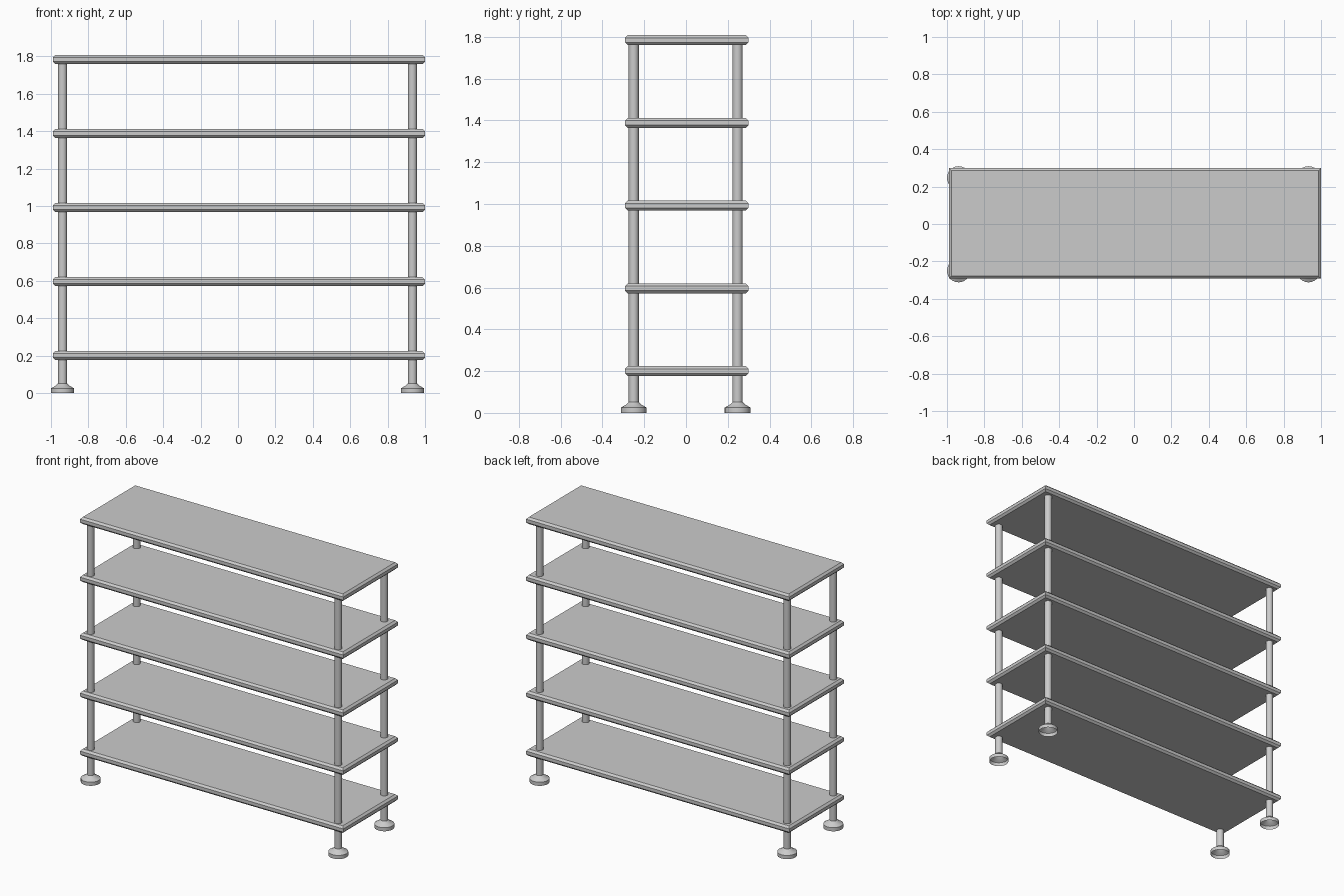
import bpy, bmesh, math

if "Cube" in bpy.data.objects:
    bpy.data.objects.remove(bpy.data.objects["Cube"])

SHELF_X = (-0.99, 1.0)
SHELF_Y = (-0.292, 0.299)
THICK = 0.048
SHELF_Z = [0.2 + 0.396 * i for i in range(5)]


def finish(name, bm):
    me = bpy.data.meshes.new(name)
    bm.to_mesh(me)
    bm.free()
    ob = bpy.data.objects.new(name, me)
    bpy.context.collection.objects.link(ob)
    return ob


def shelf(name, zc):
    """Flat board with chamfered long and short edges, square corners in plan."""
    bm = bmesh.new()
    c, h = 0.013, THICK / 2
    rings = []
    for inset, z in ((c, -h), (0, -h + c), (0, h - c), (c, h)):
        x0, x1 = SHELF_X[0] + inset, SHELF_X[1] - inset
        y0, y1 = SHELF_Y[0] + inset, SHELF_Y[1] - inset
        rings.append([bm.verts.new((x, y, zc + z))
                      for x, y in ((x0, y0), (x1, y0), (x1, y1), (x0, y1))])
    for a, b in zip(rings, rings[1:]):
        for i in range(4):
            j = (i + 1) % 4
            bm.faces.new((a[i], a[j], b[j], b[i]))
    bm.faces.new(rings[0][::-1])
    bm.faces.new(rings[-1])
    return finish(name, bm)


def lathe(name, profile, x, y, n=24):
    """Open revolved shell around a vertical axis at (x, y)."""
    bm = bmesh.new()
    rings = [[bm.verts.new((x + r * math.cos(2 * math.pi * k / n),
                            y + r * math.sin(2 * math.pi * k / n), z))
              for k in range(n)] for r, z in profile]
    for a, b in zip(rings, rings[1:]):
        for i in range(n):
            j = (i + 1) % n
            bm.faces.new((a[i], a[j], b[j], b[i]))
    ob = finish(name, bm)
    bpy.ops.object.select_all(action='DESELECT')
    ob.select_set(True)
    bpy.context.view_layer.objects.active = ob
    bpy.ops.object.shade_smooth_by_angle(angle=math.radians(30))
    return ob


# Five shelf boards
for i, z in enumerate(SHELF_Z):
    shelf(f"shelf_{i + 1}", z)

# Corner posts and hollow flared feet
FOOT = [(0.062, 0.0), (0.062, 0.025), (0.052, 0.031), (0.036, 0.040), (0.024, 0.052)]
for sx, x in (("left", -0.938), ("right", 0.933)):
    for sy, y in (("front", -0.25), ("back", 0.247)):
        lathe(f"{sy}_{sx}_foot", FOOT, x, y)
        lathe(f"{sy}_{sx}_post", [(0.024, 0.052), (0.024, SHELF_Z[-1])], x, y)
